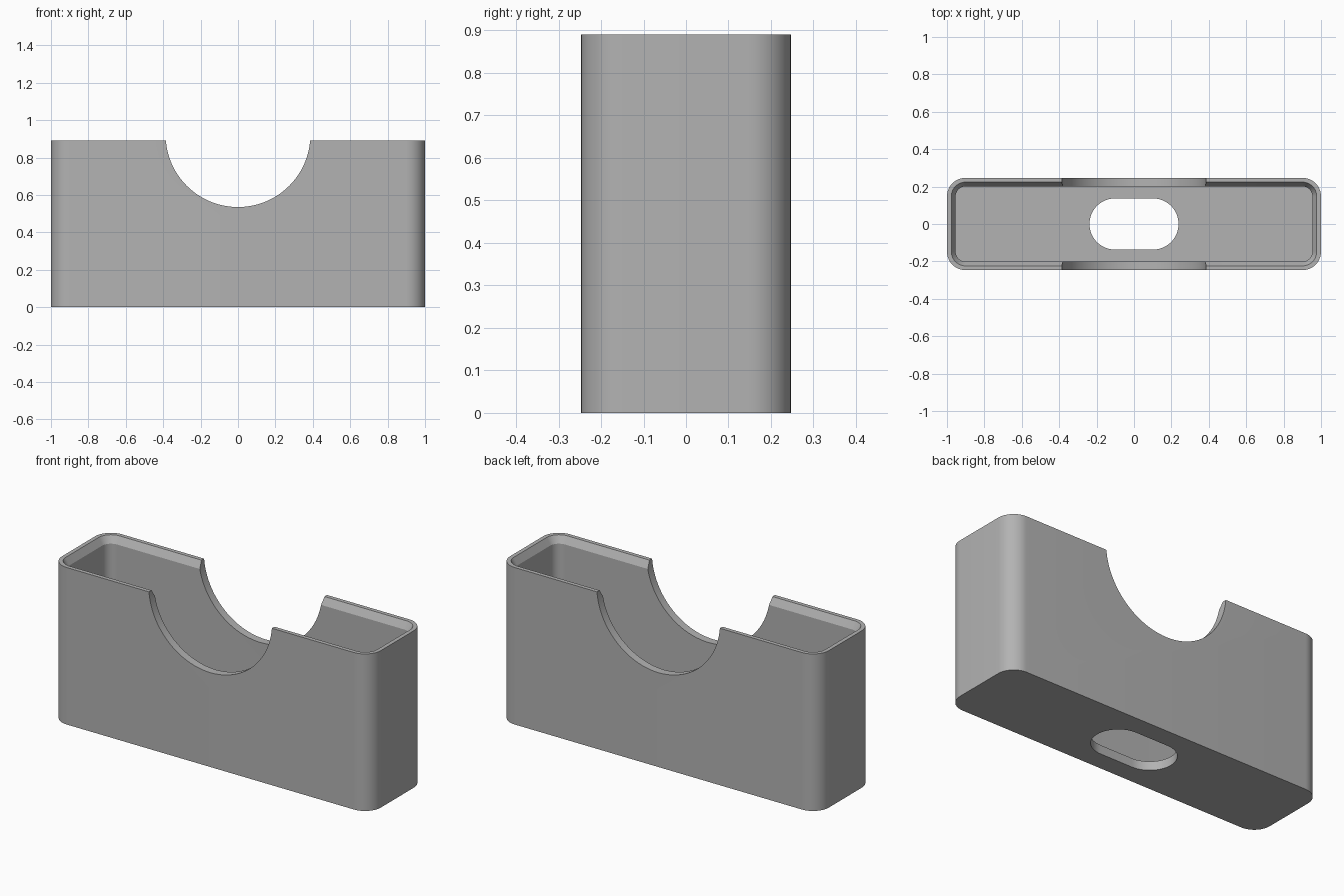
import bpy, bmesh, math

if "Cube" in bpy.data.objects:
    bpy.data.objects.remove(bpy.data.objects["Cube"], do_unlink=True)

LENGTH, DEPTH, HEIGHT = 2.0, 0.494, 0.89
RADIUS, FLOOR, WALL, RIM, LIP = 0.1, 0.05, 0.046, 0.023, 0.04

grey = bpy.data.materials.new("plain grey")
grey.use_nodes = True
colour = (0.45, 0.45, 0.45, 1)
grey.diffuse_color = colour
grey.node_tree.nodes["Principled BSDF"].inputs["Base Color"].default_value = colour


def rounded_rect(hx, hy, r, steps=12):
    """Outline of a rectangle with rounded corners, counter-clockwise."""
    points = []
    for corner, (sx, sy) in enumerate([(1, 1), (-1, 1), (-1, -1), (1, -1)]):
        for i in range(steps + 1):
            a = math.pi / 2 * (corner + i / steps)
            points.append((sx * (hx - r) + r * math.cos(a),
                           sy * (hy - r) + r * math.sin(a)))
    return points


def loft(name, rings):
    """Skin a closed solid through (outline, z) rings."""
    bm = bmesh.new()
    loops = [[bm.verts.new((x, y, z)) for x, y in outline] for outline, z in rings]
    for a, b in zip(loops, loops[1:]):
        for i in range(len(a)):
            j = (i + 1) % len(a)
            bm.faces.new((a[i], a[j], b[j], b[i]))
    bm.faces.new(loops[0][::-1])
    bm.faces.new(loops[-1])
    bmesh.ops.recalc_face_normals(bm, faces=bm.faces)
    mesh = bpy.data.meshes.new(name)
    bm.to_mesh(mesh)
    bm.free()
    obj = bpy.data.objects.new(name, mesh)
    mesh.materials.append(grey)
    bpy.context.collection.objects.link(obj)
    return obj


def inset(d):
    return rounded_rect(LENGTH / 2 - d, DEPTH / 2 - d, RADIUS - d)


# Open box: outer wall, rim, sloping lip, inner wall and floor
holder = loft("card_holder", [
    (inset(0), 0), (inset(0), HEIGHT), (inset(RIM), HEIGHT),
    (inset(WALL), HEIGHT - LIP), (inset(WALL), FLOOR)])

# Oval push-through slot in the floor
slot = loft("slot_cutter", [(rounded_rect(0.238, 0.137, 0.1369, 16), z) for z in (-0.1, 0.2)])

# Round thumb notch through the front and back walls
bpy.ops.mesh.primitive_cylinder_add(vertices=96, radius=0.387, depth=1,
                                    location=(0, 0, 0.922), rotation=(math.pi / 2, 0, 0))
notch = bpy.context.object
notch.name = "notch_cutter"
notch.data.materials.append(grey)

bpy.ops.object.select_all(action='DESELECT')
holder.select_set(True)
bpy.context.view_layer.objects.active = holder
for cutter in (slot, notch):
    mod = holder.modifiers.new("cut", 'BOOLEAN')
    mod.operation, mod.solver, mod.object = 'DIFFERENCE', 'EXACT', cutter
    bpy.ops.object.modifier_apply(modifier=mod.name)
    bpy.data.objects.remove(cutter, do_unlink=True)

bpy.ops.object.shade_smooth_by_angle(angle=math.radians(25))
